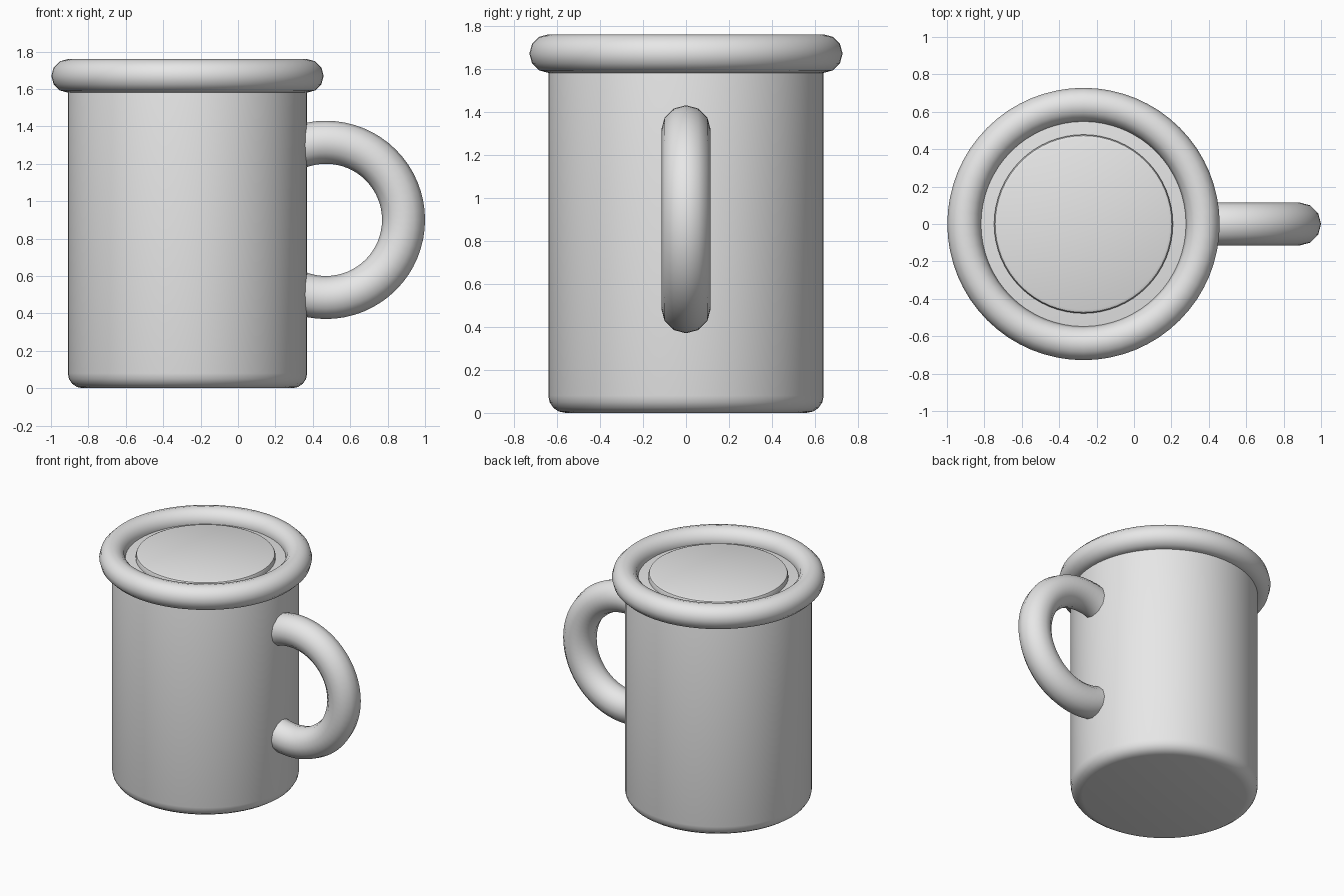
import bpy
import math

if "Cube" in bpy.data.objects:
    bpy.data.objects.remove(bpy.data.objects["Cube"])

CX = -0.27  # axis of the mug body

grey = bpy.data.materials.new("light grey")
grey.diffuse_color = (0.8, 0.8, 0.8, 1)
grey.use_nodes = True
grey.node_tree.nodes["Principled BSDF"].inputs["Base Color"].default_value = grey.diffuse_color


def finish(name, bevel=0, segments=4):
    """Name the active object, colour it, bevel its rims and smooth it."""
    ob = bpy.context.object
    ob.name = name
    ob.data.materials.append(grey)
    if bevel:
        mod = ob.modifiers.new("rounded edge", 'BEVEL')
        mod.width = bevel
        mod.segments = segments
        mod.limit_method = 'ANGLE'
        mod.angle_limit = math.radians(40)
        bpy.ops.object.modifier_apply(modifier=mod.name)
    bpy.ops.object.shade_smooth_by_angle(angle=math.radians(35))
    return ob


def cylinder(name, radius, z0, z1, bevel, segments):
    bpy.ops.mesh.primitive_cylinder_add(
        vertices=64, radius=radius, depth=z1 - z0,
        location=(CX, 0, (z0 + z1) / 2))
    return finish(name, bevel, segments)


def ring(name, location, major, minor, rotation=(0, 0, 0)):
    bpy.ops.mesh.primitive_torus_add(
        major_segments=64, minor_segments=12, major_radius=major,
        minor_radius=minor, location=location, rotation=rotation)
    return finish(name)


# Solid body with rounded top and bottom edges
cylinder("mug_body", 0.64, 0.0, 1.665, 0.08, 4)

# Raised disc filling the mouth
cylinder("drink_surface", 0.478, 1.58, 1.705, 0.02, 2)

# Thick rolled lip
ring("rim", (CX, 0, 1.67), 0.638, 0.09)

# Round handle, its inner half buried in the body
ring("handle", (0.47, 0, 0.9), 0.415, 0.115, (math.pi / 2, 0, 0))
